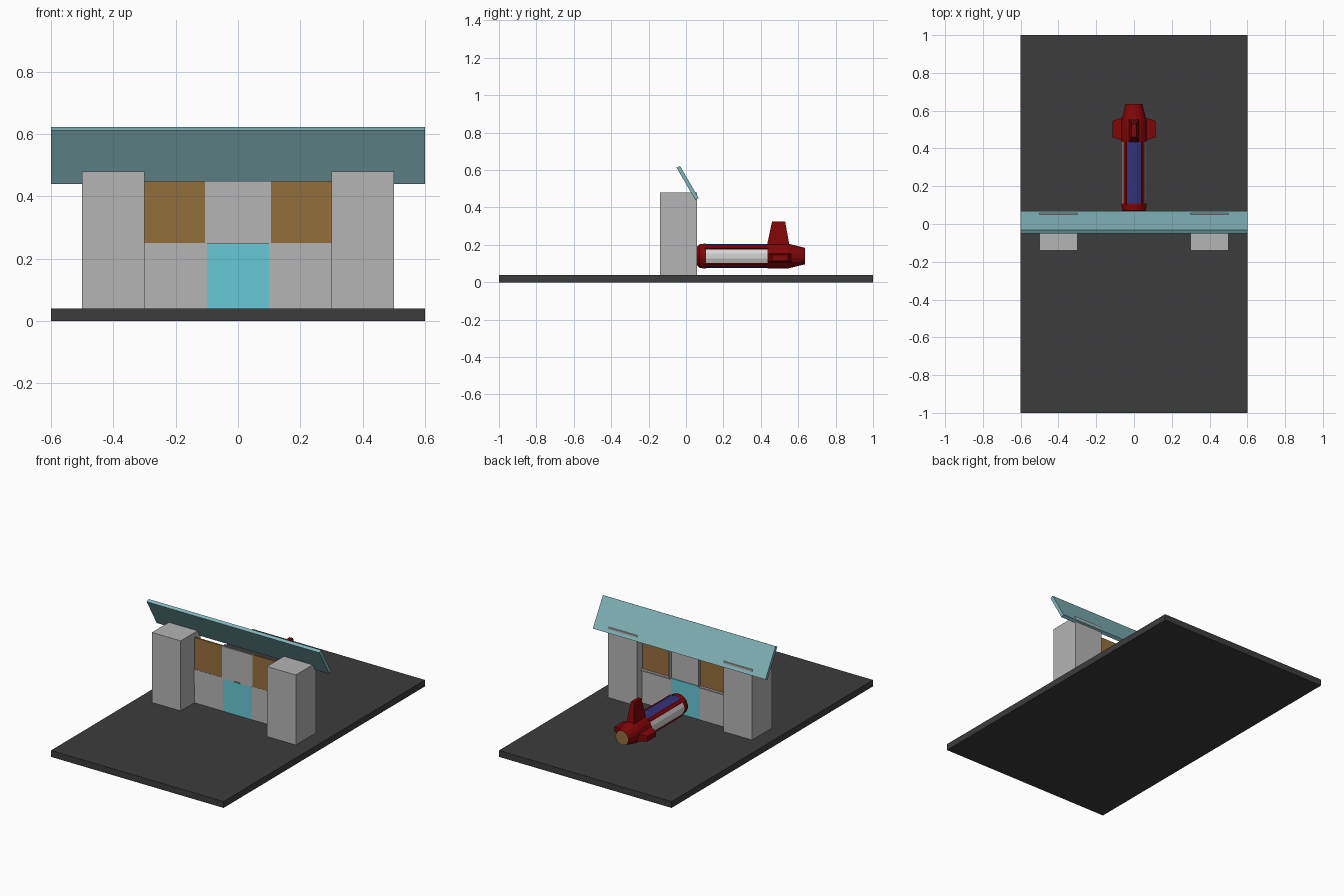
import bpy, bmesh, math
from mathutils import Vector

if "Cube" in bpy.data.objects:
    bpy.data.objects.remove(bpy.data.objects["Cube"])


def material(name, rgb):
    m = bpy.data.materials.new(name)
    m.diffuse_color = (*[(c / 255) ** 2.2 for c in rgb], 1)
    m.use_nodes = True
    m.node_tree.nodes["Principled BSDF"].inputs["Base Color"].default_value = m.diffuse_color
    return m


DARK = material("dark floor grey", (62, 62, 62))
GREY = material("concrete grey", (179, 179, 179))
BROWN = material("wood brown", (146, 110, 62))
CYAN = material("bright cyan", (103, 200, 214))
TEAL = material("canopy teal", (128, 178, 183))
RED = material("deep red", (128, 14, 16))
BLUE = material("navy blue", (54, 54, 122))
WHITE = material("off white", (212, 212, 212))


def finish(name, bm, mats, rule=None):
    bmesh.ops.recalc_face_normals(bm, faces=bm.faces)
    if rule:
        for f in bm.faces:
            f.material_index = rule(f)
    me = bpy.data.meshes.new(name)
    bm.to_mesh(me)
    bm.free()
    for m in mats:
        me.materials.append(m)
    ob = bpy.data.objects.new(name, me)
    bpy.context.collection.objects.link(ob)
    return ob


def loft(name, rings, mats, rule=None):
    """Skin a list of rings with equal point counts and cap both ends."""
    bm = bmesh.new()
    vs = [[bm.verts.new(p) for p in r] for r in rings]
    n = len(rings[0])
    for a, b in zip(vs, vs[1:]):
        for i in range(n):
            j = (i + 1) % n
            bm.faces.new((a[i], a[j], b[j], b[i]))
    bm.faces.new(vs[0])
    bm.faces.new(vs[-1])
    return finish(name, bm, mats, rule)


def box(name, x, y, z, mat):
    rings = [[(x[0], y[0], h), (x[1], y[0], h), (x[1], y[1], h), (x[0], y[1], h)] for h in z]
    return loft(name, rings, [mat])


def turned(name, profile, mats, rule=None, sides=16, cz=0.14):
    """Lathe (y, radius) pairs around the lengthwise axis of the rocket."""
    rings = []
    for y, r in profile:
        rings.append([(r * math.cos(math.tau * (i + .5) / sides), y,
                       cz + r * math.sin(math.tau * (i + .5) / sides)) for i in range(sides)])
    return loft(name, rings, mats, rule)


# Floor slab
box("floor_slab", (-.6, .6), (-1, 1), (0, .04), DARK)

# Pillars and mirrored wall panels
for side, s in (("left", -1), ("right", 1)):
    def span(a, b):
        return sorted((a * s, b * s))
    box(side + "_pillar", span(.3, .5), (-.14, .058), (.01, .48), GREY)
    box(side + "_lower_panel", span(.1, .3), (-.004, .006), (.03, .163), GREY)
    box(side + "_middle_panel", span(.1, .3), (-.006, .006), (.163, .25), GREY)
    box(side + "_wood_panel", span(.1, .3), (-.005, .005), (.25, .45), BROWN)
    box(side + "_ledge", span(.1, .3), (0, .02), (.246, .254), GREY)
    box(side + "_post", span(.1, .106), (-.008, .022), (.25, .45), GREY)

# Central door, hatch and latch
box("cyan_door", (-.1, .1), (-.005, .005), (.03, .247), CYAN)
box("centre_panel", (-.1, .1), (-.01, 0), (.247, .45), GREY)
box("latch", (-.02, .02), (-.014, -.004), (.247, .253), GREY)

# Tilted canopy
section = [(-.032, .622), (-.05, .612), (.05, .44), (.068, .45)]
loft("canopy", [[(x, y, z) for y, z in section] for x in (-.6, .6)], [TEAL])


# Rocket body with stripes chosen by face direction
def stripe(f):
    if abs(f.normal.y) > .5:
        return 0
    up = abs(f.normal.z)
    return 1 if up > .85 else 2 if up < .5 else 0


turned("rocket_body", [(.095, .065), (.44, .065)], [RED, BLUE, WHITE], stripe)
turned("rocket_front_ring", [(.06, .052), (.072, .064), (.1, .068), (.108, .066)], [RED])
turned("rocket_tail", [(.435, .068), (.545, .068), (.635, .045)], [RED, BROWN],
       lambda f: 1 if f.normal.y > .9 else 0)

# Raised ribs between the stripes
for i in range(4):
    a = math.pi / 4 + i * math.pi / 2
    r = Vector((math.cos(a), 0, math.sin(a)))
    t = Vector((-r.z, 0, r.x)) * .009
    c = Vector((0, 0, .14))
    loft("rocket_rib_%d" % (i + 1),
         [[c + r * .055 - t + Vector((0, y, 0)), c + r * .07 - t + Vector((0, y, 0)),
           c + r * .07 + t + Vector((0, y, 0)), c + r * .055 + t + Vector((0, y, 0))]
          for y in (.1, .44)], [RED])

# Tapered top fin
loft("top_fin", [[(-w, y0, z), (w, y0, z), (w, y1, z), (-w, y1, z)]
                 for z, w, y0, y1 in ((.16, .03, .425, .56), (.325, .012, .46, .53))], [RED])

# Side fins
for side, s in (("left", -1), ("right", 1)):
    loft(side + "_side_fin",
         [[(x * s, y0, .13 - h), (x * s, y1, .13 - h), (x * s, y1, .13 + h), (x * s, y0, .13 + h)]
          for x, y0, y1, h in ((.04, .435, .57, .028), (.115, .46, .545, .016))], [RED])
